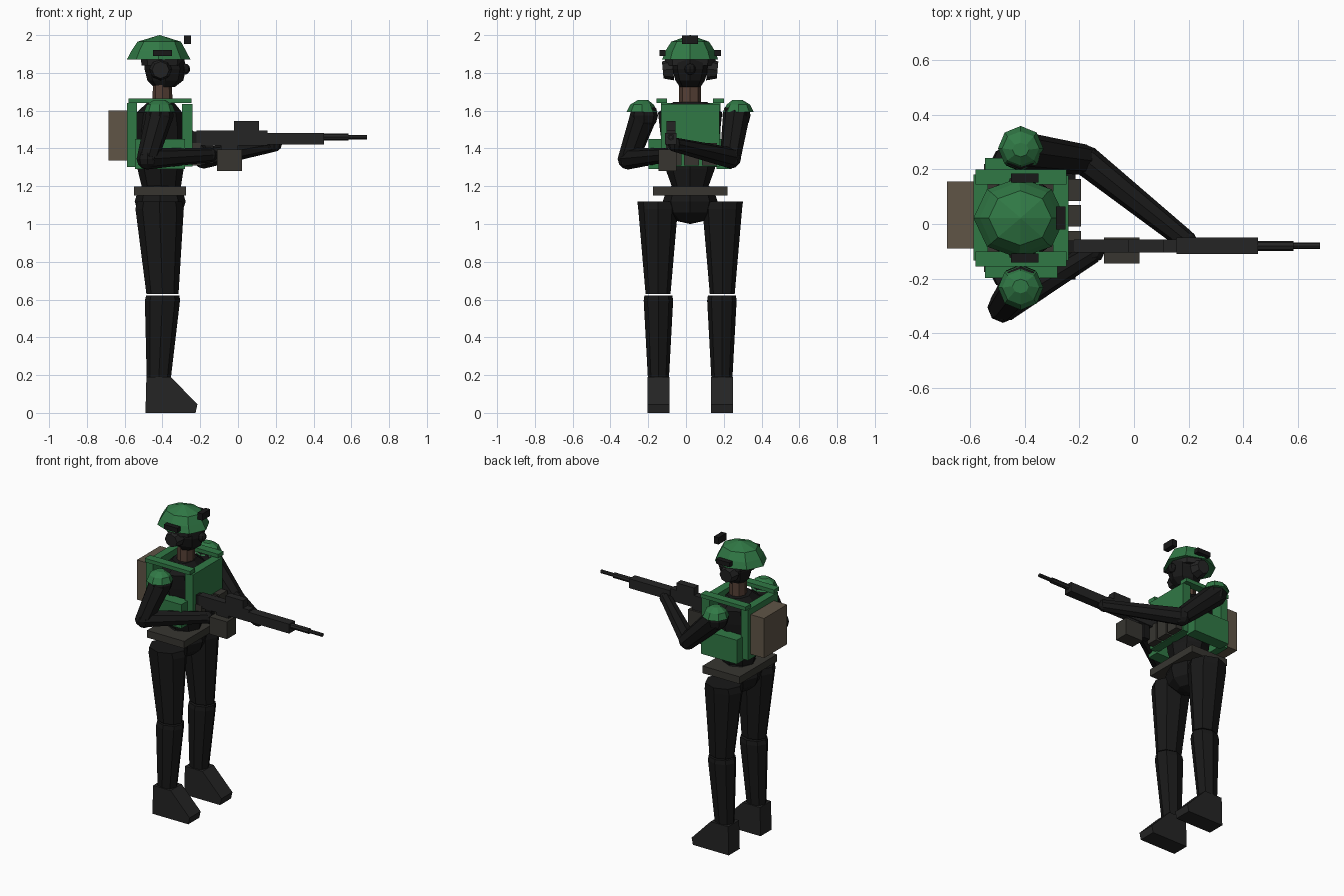
import bpy, bmesh, math
from mathutils import Vector

if "Cube" in bpy.data.objects:
    bpy.data.objects.remove(bpy.data.objects["Cube"])

CX, CY = -0.415, 0.022   # body axis; the figure faces +x


def mat(name, c):
    m = bpy.data.materials.new(name)
    m.diffuse_color = (*c, 1)
    m.use_nodes = True
    m.node_tree.nodes["Principled BSDF"].inputs["Base Color"].default_value = m.diffuse_color
    return m


GREEN = mat("green_armor", (0.03, 0.19, 0.06))
BLACK = mat("black_cloth", (0.009, 0.009, 0.009))
DARK = mat("dark_rubber", (0.018, 0.018, 0.018))
GREY = mat("grey_webbing", (0.038, 0.036, 0.030))
TAN = mat("tan_pack", (0.115, 0.09, 0.062))
SKIN = mat("skin", (0.09, 0.05, 0.035))


def finish(name, bm, m):
    bmesh.ops.recalc_face_normals(bm, faces=bm.faces)
    me = bpy.data.meshes.new(name)
    bm.to_mesh(me)
    bm.free()
    me.materials.append(m)
    ob = bpy.data.objects.new(name, me)
    bpy.context.collection.objects.link(ob)
    return ob


def box(name, x, y, z, m):
    """Box from (min, max) spans."""
    bm = bmesh.new()
    bmesh.ops.create_cube(bm, size=1)
    for v in bm.verts:
        v.co = [s[0] + (c + 0.5) * (s[1] - s[0]) for c, s in zip(v.co, (x, y, z))]
    return finish(name, bm, m)


def loft(name, rings, m, n=8, phase=0.0):
    """Stack of horizontal polygon rings (x, y, z, rx, ry)."""
    bm = bmesh.new()
    loops = []
    for x, y, z, rx, ry in rings:
        a = [math.tau * (i + phase) / n for i in range(n)]
        loops.append([bm.verts.new((x + rx * math.cos(t), y + ry * math.sin(t), z)) for t in a])
    for p, q in zip(loops, loops[1:]):
        for i in range(n):
            j = (i + 1) % n
            bm.faces.new((p[i], p[j], q[j], q[i]))
    bm.faces.new(loops[0])
    bm.faces.new(loops[-1])
    bmesh.ops.remove_doubles(bm, verts=bm.verts, dist=1e-5)
    return finish(name, bm, m)


def limb(name, a, b, ra, rb, m, n=8):
    """Tapered cylinder between two points."""
    a, b = Vector(a), Vector(b)
    bm = bmesh.new()
    bmesh.ops.create_cone(bm, cap_ends=True, segments=n, radius1=ra, radius2=rb, depth=(b - a).length)
    ob = finish(name, bm, m)
    ob.location = (a + b) / 2
    ob.rotation_euler = (b - a).to_track_quat('Z', 'Y').to_euler()
    return ob


def ball(name, c, r, m, n=8, rings=6):
    bm = bmesh.new()
    bmesh.ops.create_uvsphere(bm, u_segments=n, v_segments=rings, radius=1)
    for v in bm.verts:
        v.co = [c[k] + v.co[k] * r[k] for k in range(3)]
    return finish(name, bm, m)


# Head and helmet
loft("helmet", [(CX - .005, CY, 1.872, .168, .148), (CX - .005, CY, 1.915, .145, .132),
                (CX - .002, CY, 1.965, .115, .10), (CX, CY, 2.0, .002, .002)], GREEN)
loft("head", [(-.39, CY, 1.725, .055, .055), (-.385, CY, 1.76, .095, .078),
              (-.385, CY, 1.82, .11, .095), (-.39, CY, 1.88, .105, .095)], BLACK)
loft("helmet_band", [(-.40, CY, 1.84, .11, .13), (-.40, CY, 1.875, .115, .135)], DARK)
box("visor_mount", (-.285, -.25), (CY - .042, CY + .042), (1.952, 1.997), BLACK)
ball("mouthpiece", (-.283, CY, 1.82), (.03, .03, .03), BLACK)
loft("neck", [(-.40, CY, 1.60, .055, .058), (-.40, CY, 1.74, .05, .058)], SKIN)
for s, side in ((-1, "right"), (1, "left")):
    limb(side + "_ear_cup", (-.41, CY + s * .09, 1.82), (-.41, CY + s * .145, 1.815), .06, .045, DARK)
    box(side + "_helmet_rail", (-.45, -.35), sorted((CY + s * .13, CY + s * .163)), (1.89, 1.92), BLACK)

# Torso, pelvis and belt
loft("torso", [(-.405, CY, 1.18, .10, .09), (-.41, CY, 1.29, .122, .13), (-.415, CY, 1.5, .135, .16),
               (-.415, CY, 1.59, .12, .17), (-.41, CY, 1.645, .07, .09)], BLACK)
ball("pelvis", (CX + .003, CY, 1.12), (.135, .145, .12), BLACK)
box("belt", (-.55, -.275), (CY - .197, CY + .197), (1.15, 1.198), GREY)

# Armor vest
box("front_plate", (-.297, -.24), (CY - .155, CY + .155), (1.305, 1.635), GREEN)
box("back_plate", (-.587, -.535), (CY - .155, CY + .16), (1.303, 1.64), GREEN)
box("backpack", (-.685, -.587), (CY + .011 - .122, CY + .011 + .122), (1.335, 1.60), TAN)
for y in (-.065, .03, .125):
    box("front_pouch", (-.24, -.195), (y - .04, y + .04), (1.31, 1.43), GREY)

# Shoulder straps, side panels, legs and boots
for s, side in ((-1, "right"), (1, "left")):
    box(side + "_shoulder_strap", (-.58, -.247), sorted((CY + s * .122, CY + s * .178)), (1.64, 1.665), GREEN)
    box(side + "_side_panel", (-.545, -.28), sorted((CY + s * .14, CY + s * .22)), (1.29, 1.45), GREEN)
    y = CY + s * .168
    loft(side + "_thigh", [(-.40, y + s * .002, .63, .085, .066), (-.415, y + s * .002, 1.08, .128, .105),
                           (-.415, y + s * .002, 1.12, .118, .11)], BLACK)
    loft(side + "_shin", [(-.42, y, .17, .063, .055), (-.40, y, .595, .093, .078),
                          (-.398, y, .622, .088, .074)], BLACK)
    # boot: side profile extruded across y
    bm = bmesh.new()
    prof = [(-.49, 0), (-.225, 0), (-.215, .045), (-.355, .19), (-.485, .19)]
    f = bm.faces.new([bm.verts.new((px, y - .058, pz)) for px, pz in prof])
    ext = bmesh.ops.extrude_face_region(bm, geom=[f])["geom"]
    bmesh.ops.translate(bm, verts=[v for v in ext if isinstance(v, bmesh.types.BMVert)], vec=(0, .116, 0))
    finish(side + "_boot", bm, DARK)

# Arms: shoulder, elbow and hand points
ARMS = {"right": (-1, (-.48, -.305, 1.345), (-.15, -.105, 1.365)),
        "left": (1, (-.18, .235, 1.35), (.19, -.06, 1.42))}
for side, (s, elbow, hand) in ARMS.items():
    sh = (-.415, CY + s * .245, 1.575)
    ball(side + "_shoulder", sh, (.075, .075, .075), BLACK)
    limb(side + "_upper_arm", sh, elbow, .072, .056, BLACK)
    ball(side + "_elbow", elbow, (.057, .057, .057), BLACK)
    limb(side + "_forearm", elbow, hand, .056, .038, BLACK)
    ball(side + "_hand", hand, (.042, .036, .038), BLACK)
    y = sh[1] + s * .01
    loft(side + "_shoulder_pad", [(-.415, y, 1.592, .083, .082), (-.415, y, 1.632, .068, .062),
                                  (-.415, y - s * .005, 1.657, .03, .026)], GREEN)

# Rifle along +x
GY = -.08
box("rifle_receiver", (-.22, .155), (GY - .024, GY + .024), (1.415, 1.495), DARK)
box("rifle_stock", (-.25, -.22), (GY - .02, GY + .02), (1.40, 1.49), BLACK)
box("rifle_handguard", (.155, .455), (GY - .03, GY + .03), (1.42, 1.483), DARK)
box("rifle_optic", (-.02, .11), (GY - .024, GY + .024), (1.495, 1.545), DARK)
box("rifle_grip", (-.175, -.13), (GY - .018, GY + .018), (1.32, 1.42), BLACK)
box("rifle_magazine", (-.11, .02), (-.145, -.05), (1.28, 1.395), GREY)
box("magazine_well", (-.09, 0), (GY - .018, GY + .018), (1.39, 1.42), DARK)
limb("rifle_barrel", (.45, GY, 1.46), (.585, GY, 1.46), .018, .018, DARK)
limb("rifle_muzzle", (.58, GY, 1.46), (.682, GY, 1.46), .012, .012, DARK)
